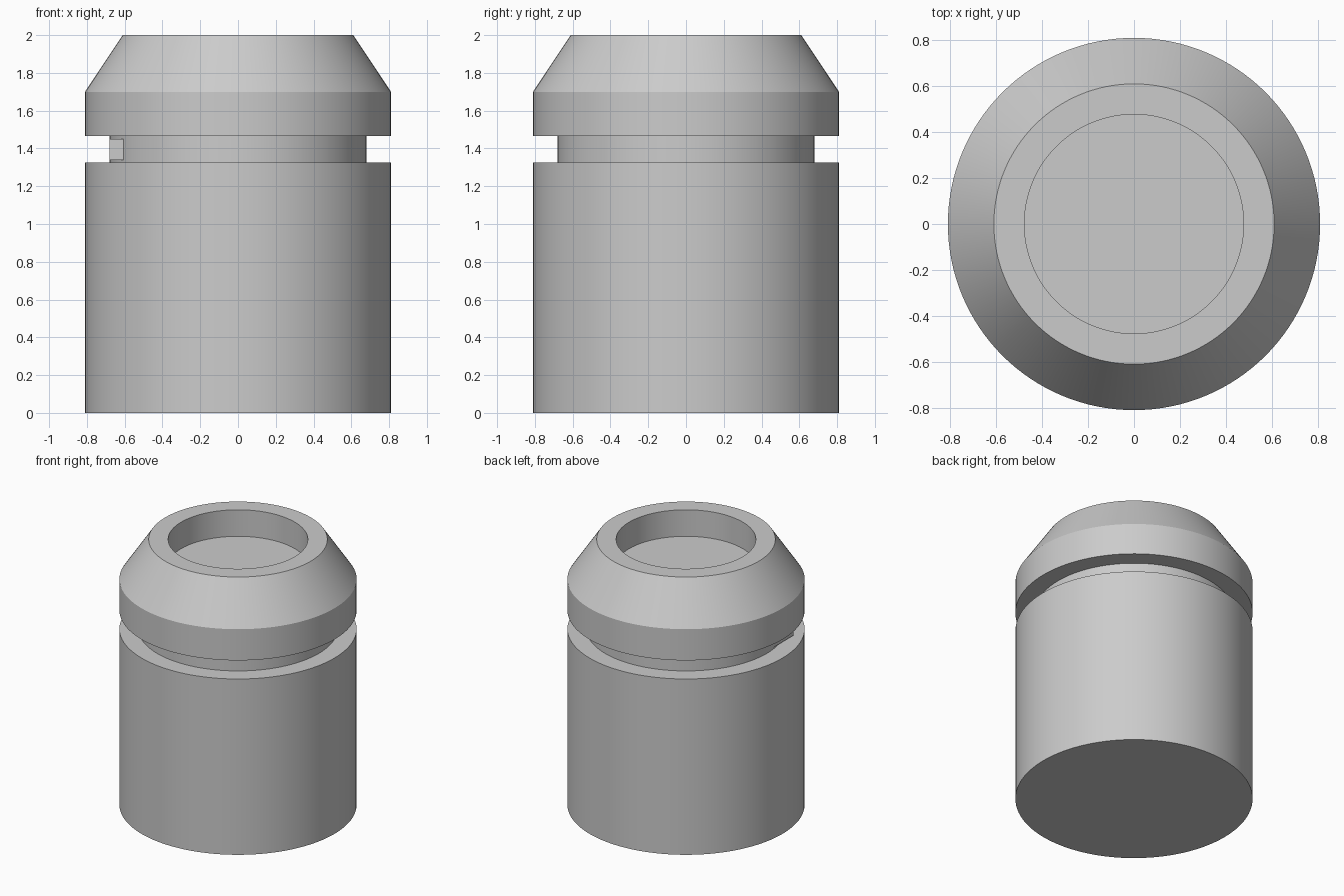
import bpy
import bmesh
import math

default = bpy.data.objects.get("Cube")
if default:
    bpy.data.objects.remove(default, do_unlink=True)

grey = bpy.data.materials.new("light_grey")
grey.use_nodes = True
colour = (0.6, 0.6, 0.6, 1)
grey.diffuse_color = colour
grey.node_tree.nodes["Principled BSDF"].inputs["Base Color"].default_value = colour


def finish(name, bm):
    """Turn a bmesh into a named, sharp-edged smooth object."""
    bmesh.ops.recalc_face_normals(bm, faces=bm.faces)
    mesh = bpy.data.meshes.new(name)
    bm.to_mesh(mesh)
    bm.free()
    mesh.materials.append(grey)
    obj = bpy.data.objects.new(name, mesh)
    bpy.context.collection.objects.link(obj)
    bpy.ops.object.select_all(action="DESELECT")
    obj.select_set(True)
    bpy.context.view_layer.objects.active = obj
    bpy.ops.object.shade_smooth_by_angle(angle=math.radians(25))
    return obj


def lathe(name, profile, sides=128):
    """Build stacked rings from (radius, height) pairs and cap both ends."""
    bm = bmesh.new()
    rings = []
    for radius, height in profile:
        angles = [math.tau * i / sides for i in range(sides)]
        rings.append([bm.verts.new((radius * math.cos(a), radius * math.sin(a), height))
                      for a in angles])
    for low, high in zip(rings, rings[1:]):
        for i in range(sides):
            j = (i + 1) % sides
            bm.faces.new((low[i], low[j], high[j], high[i]))
    bm.faces.new(rings[0])
    bm.faces.new(rings[-1])
    return finish(name, bm)


# Body: cylinder, groove, collar, tapered top and round recess
OUTER, NECK, RIM, RECESS = 0.81, 0.68, 0.61, 0.477
lathe("grooved_body", [
    (OUTER, 0), (OUTER, 1.325),
    (NECK, 1.325), (NECK, 1.465),
    (OUTER, 1.465), (OUTER, 1.70),
    (RIM, 2.0), (RECESS, 2.0), (RECESS, 1.80),
])

# Small key block set into the groove wall
bm = bmesh.new()
bmesh.ops.create_cube(bm, size=1)
bmesh.ops.scale(bm, vec=(0.13, 0.31, 0.11), verts=bm.verts)
bmesh.ops.translate(bm, vec=(-0.615, -0.155, 1.395), verts=bm.verts)
finish("groove_key", bm)
